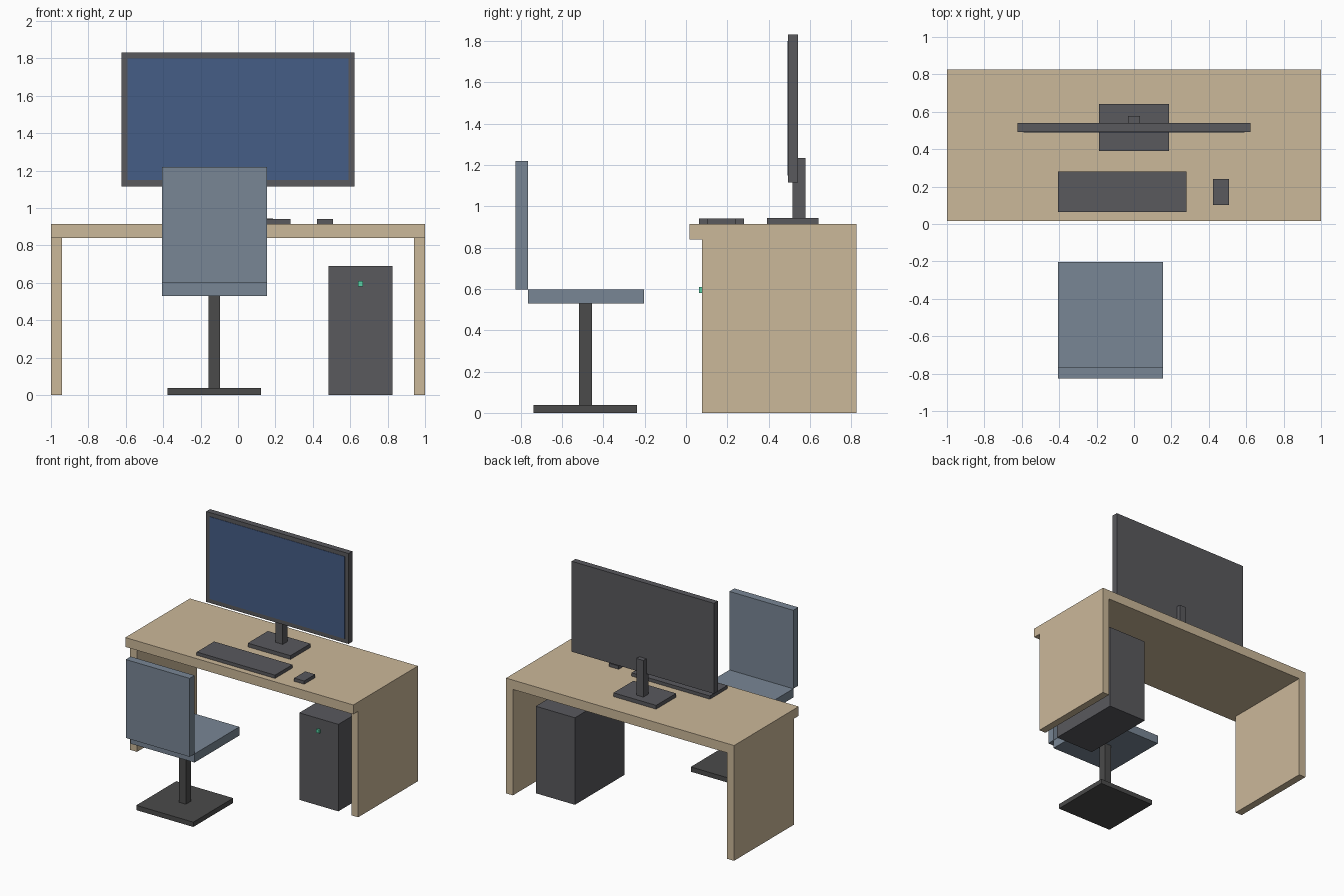
import bpy

if "Cube" in bpy.data.objects:
    bpy.data.objects.remove(bpy.data.objects["Cube"])


def material(name, rgb):
    m = bpy.data.materials.new(name)
    m.diffuse_color = (*rgb, 1)
    m.use_nodes = True
    m.node_tree.nodes["Principled BSDF"].inputs["Base Color"].default_value = m.diffuse_color
    return m


WOOD = material("wood", (0.60, 0.48, 0.32))
FABRIC = material("slate_fabric", (0.19, 0.24, 0.30))
DARK = material("dark_plastic", (0.10, 0.10, 0.11))
METAL = material("dark_metal", (0.07, 0.07, 0.07))
BLUE = material("screen_blue", (0.06, 0.11, 0.24))
GREEN = material("light_green", (0.10, 0.65, 0.38))


def box(name, x, y, z, mat):
    """Box from (min, max) ranges on each axis."""
    bpy.ops.mesh.primitive_cube_add(size=1)
    o = bpy.context.object
    o.name = name
    for v in o.data.vertices:
        v.co = [r[0] + (c + 0.5) * (r[1] - r[0]) for c, r in zip(v.co, (x, y, z))]
    o.data.materials.append(mat)
    return o


# Desk: overhanging top on two side panels
TOP = 0.914
box("desk_top", (-1, 1), (0.016, 0.826), (0.84, TOP), WOOD)
for side, x in (("left", (-1, -0.94)), ("right", (0.94, 1))):
    box(side + "_side_panel", x, (0.077, 0.826), (0, 0.84), WOOD)

# Monitor with stand
box("monitor_base", (-0.187, 0.187), (0.391, 0.641), (TOP, 0.944), DARK)
box("monitor_post", (-0.031, 0.031), (0.516, 0.578), (0.944, 1.234), DARK)
box("monitor_body", (-0.624, 0.624), (0.493, 0.541), (1.115, 1.832), DARK)
box("monitor_screen", (-0.592, 0.592), (0.490, 0.495), (1.148, 1.800), BLUE)

# Keyboard and mouse
box("keyboard", (-0.406, 0.281), (0.063, 0.281), (TOP, 0.94), DARK)
box("mouse", (0.422, 0.509), (0.102, 0.24), (TOP, 0.94), DARK)

# Computer tower with power light
box("computer_tower", (0.483, 0.826), (0.078, 0.702), (0, 0.69), DARK)
box("power_light", (0.642, 0.668), (0.063, 0.079), (0.581, 0.608), GREEN)

# Office chair
box("chair_base", (-0.376, 0.124), (-0.737, -0.237), (0, 0.038), METAL)
box("chair_post", (-0.157, -0.095), (-0.518, -0.456), (0.038, 0.529), METAL)
box("seat", (-0.406, 0.154), (-0.764, -0.203), (0.529, 0.598), FABRIC)
box("chair_back", (-0.406, 0.154), (-0.826, -0.764), (0.598, 1.22), FABRIC)
